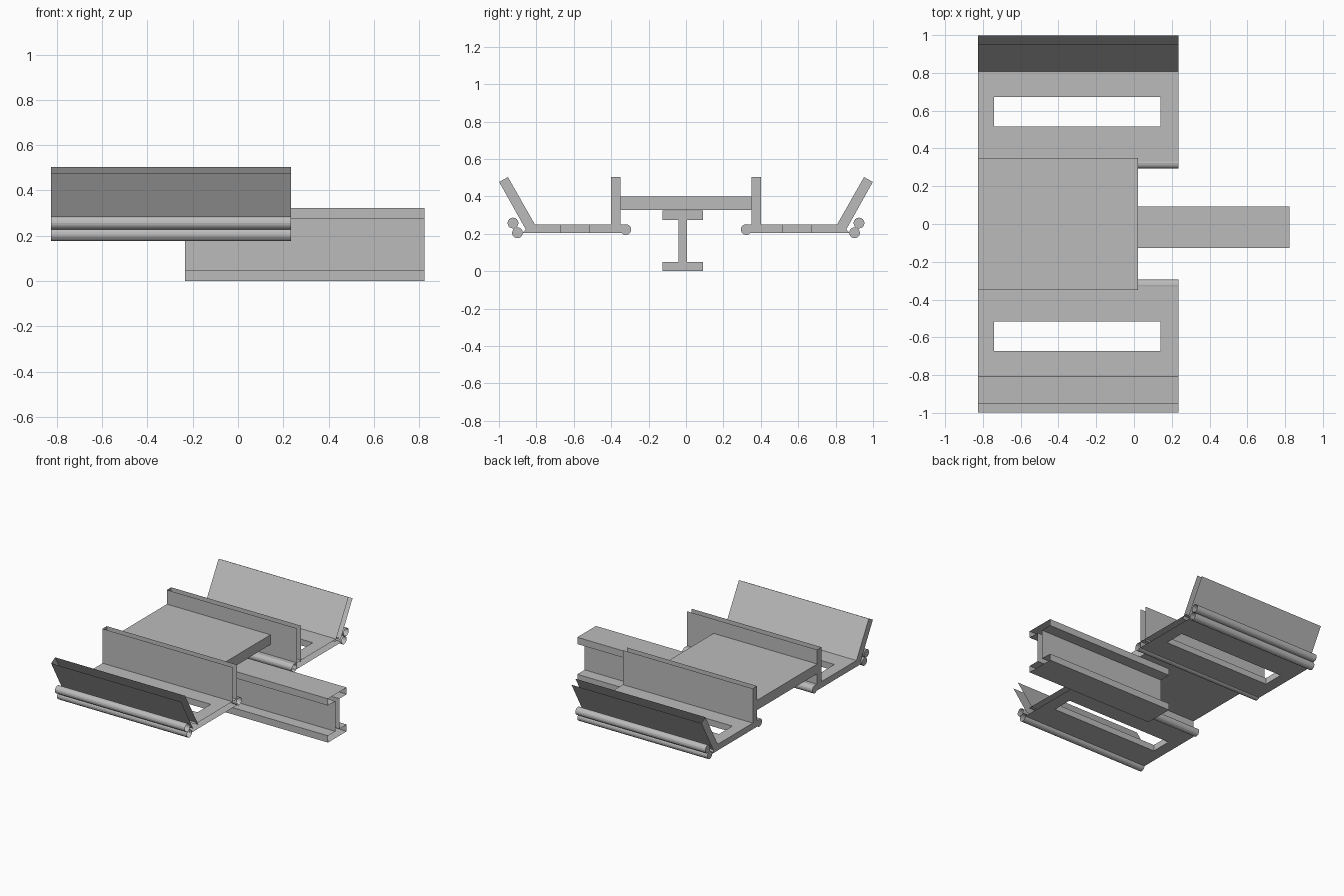
import bpy
import bmesh
from mathutils import Vector

cube = bpy.data.objects.get("Cube")
if cube:
    bpy.data.objects.remove(cube, do_unlink=True)

# One plain grey for everything
grey = bpy.data.materials.new("light grey")
grey.use_nodes = True
grey.diffuse_color = (0.5, 0.5, 0.5, 1)
grey.node_tree.nodes["Principled BSDF"].inputs["Base Color"].default_value = (0.5, 0.5, 0.5, 1)

LEFT_END, RIGHT_END = -0.825, 0.235
SLOT_X = (-0.74, 0.14)
SLOT_Y = (0.517, 0.672)


def finish(name, bm):
    bmesh.ops.recalc_face_normals(bm, faces=bm.faces[:])
    mesh = bpy.data.meshes.new(name)
    bm.to_mesh(mesh)
    bm.free()
    mesh.materials.append(grey)
    obj = bpy.data.objects.new(name, mesh)
    bpy.context.collection.objects.link(obj)
    return obj


def extrude(profile, x0, x1, open_sides=(), closed_end=False):
    """Sheet-metal shell: a y-z profile swept along x, capped at x0."""
    bm = bmesh.new()
    a = [bm.verts.new((x0, y, z)) for y, z in profile]
    b = [bm.verts.new((x1, y, z)) for y, z in profile]
    n = len(profile)
    for i in range(n):
        if i not in open_sides:
            j = (i + 1) % n
            bm.faces.new((a[i], a[j], b[j], b[i]))
    bm.faces.new(a)
    if closed_end:
        bm.faces.new(b)
    return bm


def box(y0, y1, z0, z1):
    return [(y0, z0), (y1, z0), (y1, z1), (y0, z1)]


def cut_slot(bm, side):
    """Cut the long window through a plate and line its edges."""
    ys = sorted(side * y for y in SLOT_Y)
    cuts = [((x, 0, 0), (1, 0, 0)) for x in SLOT_X] + [((0, y, 0), (0, 1, 0)) for y in ys]
    for co, no in cuts:
        bmesh.ops.bisect_plane(bm, geom=bm.verts[:] + bm.edges[:] + bm.faces[:],
                               plane_co=Vector(co), plane_no=Vector(no))

    def inside(p, tol):
        return (SLOT_X[0] - tol < p.x < SLOT_X[1] + tol
                and ys[0] - tol < p.y < ys[1] + tol)

    gone = [f for f in bm.faces if inside(f.calc_center_median(), 0)]
    bmesh.ops.delete(bm, geom=gone, context='FACES')
    rim = [e for e in bm.edges if e.is_boundary
           and all(inside(v.co, 0.001) for v in e.verts)]
    bmesh.ops.bridge_loops(bm, edges=rim)


def tube(name, y, z, radius=0.029, sides=16):
    bm = bmesh.new()
    bmesh.ops.create_circle(bm, cap_ends=True, radius=radius, segments=sides)
    for v in bm.verts:
        v.co = (LEFT_END, y + v.co.x, z + v.co.y)
    ring = bmesh.ops.extrude_edge_only(bm, edges=bm.edges[:])
    for v in ring["geom"]:
        if isinstance(v, bmesh.types.BMVert):
            v.co.x = RIGHT_END
    finish(name, bm)


# Flat deck between the two walls
finish("deck", extrude(box(-0.35, 0.35, 0.326, 0.398), LEFT_END, 0.02, closed_end=True))

# I-shaped beam below the deck
MID = -0.0175
half = [(0.109, 0), (0.109, 0.05), (0.023, 0.05),
        (0.023, 0.273), (0.109, 0.273), (0.109, 0.323)]
beam = [(MID + y, z) for y, z in half] + [(MID - y, z) for y, z in reversed(half)]
finish("beam", extrude(beam, -0.235, 0.823))

# Matching front and back trays
for label, s in (("front", -1), ("back", 1)):
    # Upright wall, open along the top
    finish(label + "_wall", extrude(box(s * 0.35, s * 0.4, 0.235, 0.503),
                                    LEFT_END, RIGHT_END, open_sides=(0, 2)))
    # Floor plate with a long window
    floor = extrude(box(s * 0.325, s * 0.875, 0.203, 0.249), LEFT_END, RIGHT_END,
                    open_sides=(1, 3))
    # Bevel the outer edge so the top tucks under the flap
    for v in floor.verts:
        if abs(v.co.y) > 0.8 and v.co.z > 0.22:
            v.co.y = s * 0.835
    cut_slot(floor, s)
    finish(label + "_floor", floor)
    # Slanted flap, open along its tip
    flap = [(s * 0.858, 0.225), (s * 0.999, 0.477), (s * 0.952, 0.503), (s * 0.797, 0.23)]
    finish(label + "_flap", extrude(flap, LEFT_END, RIGHT_END, open_sides=(1, 3)))
    # Hinge tubes outside the flap and the bead inside the wall
    tube(label + "_upper_tube", s * 0.925, 0.257)
    tube(label + "_lower_tube", s * 0.901, 0.205)
    tube(label + "_inner_bead", s * 0.322, 0.222)
